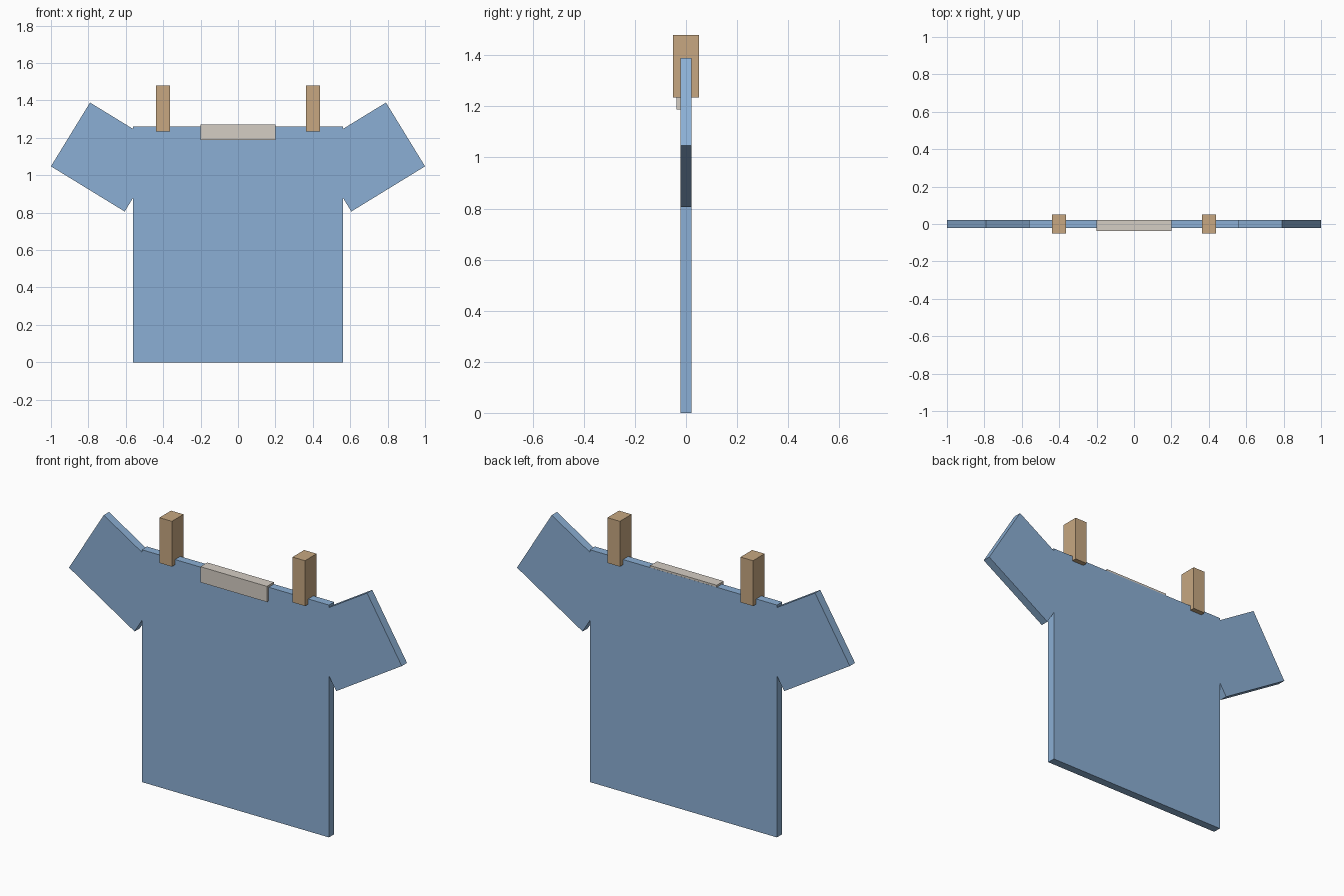
import bpy
import math

cube = bpy.data.objects.get("Cube")
if cube:
    bpy.data.objects.remove(cube, do_unlink=True)


def make_material(name, rgb):
    mat = bpy.data.materials.new(name)
    mat.use_nodes = True
    colour = (*rgb, 1.0)
    mat.diffuse_color = colour
    mat.node_tree.nodes["Principled BSDF"].inputs["Base Color"].default_value = colour
    return mat


def box(name, centre, size, mat, tilt=0.0):
    """Flat-sided block, optionally tilted in the front plane."""
    bpy.ops.mesh.primitive_cube_add(size=1, location=centre, rotation=(0, tilt, 0))
    obj = bpy.context.object
    obj.name = name
    obj.scale = size
    bpy.ops.object.transform_apply(location=False, rotation=True, scale=True)
    obj.data.materials.append(mat)
    return obj


blue = make_material("blue_cloth", (0.26, 0.43, 0.66))
cream = make_material("cream_collar", (0.66, 0.61, 0.55))
wood = make_material("peg_wood", (0.57, 0.39, 0.22))

thickness = 0.045
body_height = 1.262

# Shirt body
box("shirt_body", (0, 0, body_height / 2), (1.125, thickness, body_height), blue)

# Collar band, standing proud of the front of the shirt
box("collar", (0, -0.0078, 1.23), (0.4, 0.0594, 0.085), cream)

# Sleeves spread outwards and pegs gripping the shoulders
for side, label in ((1, "left"), (-1, "right")):
    box(label + "_sleeve", (side * 0.6985, 0, 1.0975), (0.4625, thickness, 0.4),
        blue, tilt=-side * math.radians(31.5))
    box(label + "_peg", (side * 0.4, 0, 1.357), (0.075, 0.1, 0.246), wood)
